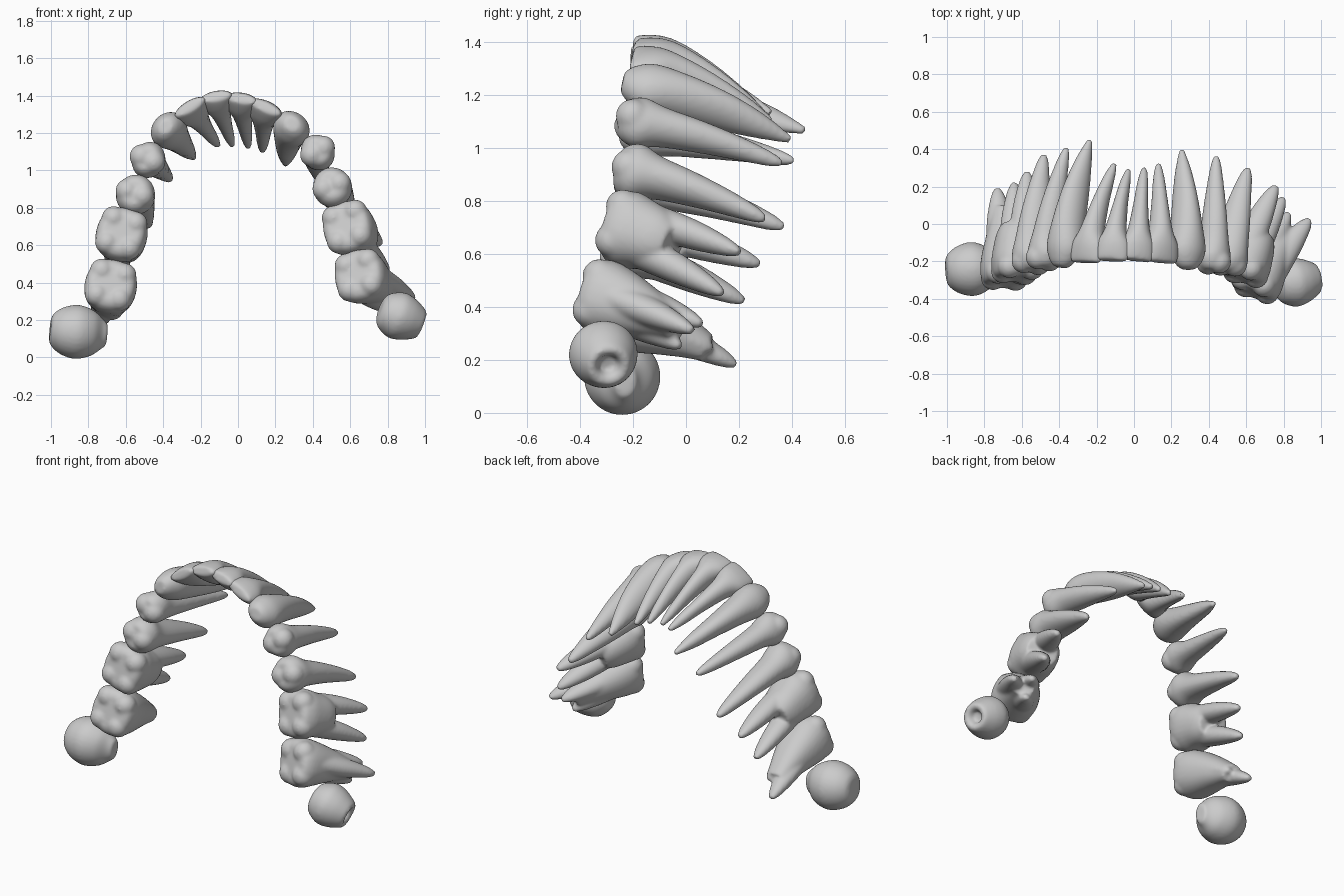
import bpy, bmesh
from math import cos, sin, pi, copysign
from mathutils import Vector as V, Matrix

if "Cube" in bpy.data.objects:
    bpy.data.objects.remove(bpy.data.objects["Cube"])

# Section tables: (position along tooth, width factor, depth factor)
INCISOR = [(0, .9, .4), (.07, 1, .7), (.18, 1, 1), (.32, .66, 1.08), (.6, .44, .85), (.85, .32, .52), (1, .17, .24)]
CANINE = [(0, .4, .4), (.05, .74, .68), (.16, 1, .97), (.35, .8, 1.03), (.6, .58, .88), (.82, .4, .55), (1, .14, .17)]
PREMOLAR = [(0, .6, .6), (.04, .85, .85), (.13, 1, 1), (.27, .74, .92), (.5, .58, .78), (.75, .42, .54), (.92, .28, .33), (1, .14, .16)]
MOLAR = [(0, .66, .7), (.04, .88, .9), (.15, 1, 1), (.28, .9, .96), (.42, .78, .86), (.52, .6, .7)]
FUSED = [(0, .66, .7), (.04, .88, .9), (.15, 1, 1), (.32, .9, .95), (.55, .68, .76), (.72, .5, .6), (.86, .36, .48)]
ROOT = [(0, 1, 1), (.5, .84, .84), (.85, .52, .52), (1, .22, .22)]
BUD = [(0, .42, .42), (.1, .75, .75), (.38, 1, 1), (.62, .95, .95), (.84, .78, .78), (1, .58, .58), (.97, .36, .36), (.82, .24, .24)]
BLOB = [(0, .4, .28), (.1, .58, .42), (.26, .84, .78), (.52, 1, 1), (.78, .88, .88), (.95, .62, .62), (1, .4, .4)]


def resample(secs, n=5):
    """Catmull-Rom through the section table."""
    p = [V(s) for s in secs]
    p = [p[0] * 2 - p[1]] + p + [p[-1] * 2 - p[-2]]
    out = []
    for i in range(1, len(p) - 2):
        a, b, c, d = p[i - 1:i + 3]
        for k in range(n):
            u = k / n
            out.append(.5 * (2 * b + (c - a) * u + (2 * a - 5 * b + 4 * c - d) * u * u
                             + (3 * b - a - 3 * c + d) * u ** 3))
    return out + [p[-2]]


def curve(start, tip, bow):
    """Bowed axis that leaves the crown towards the back."""
    ctrl = (start + tip) / 2
    ctrl = ctrl.lerp(V((start.x, ctrl.y, start.z)), bow)
    pos = lambda t: start * (1 - t) ** 2 + ctrl * 2 * t * (1 - t) + tip * t * t
    tan = lambda t: ((ctrl - start) * (1 - t) + (tip - ctrl) * t).normalized()
    return pos, tan


def loft(bm, pos, tan, m, secs, wm, wb, power=1.0, n=28):
    rings = []
    for t, fm, fb in resample(secs):
        d = tan(min(max(t, 0), 1))
        u = (m - d * m.dot(d)).normalized()
        w = d.cross(u)
        ring = []
        for i in range(n):
            c, s = cos(2 * pi * i / n), sin(2 * pi * i / n)
            c, s = copysign(abs(c) ** power, c), copysign(abs(s) ** power, s)
            ring.append(bm.verts.new(pos(t) + u * c * fm * wm / 2 + w * s * fb * wb / 2))
        rings.append(ring)
    for a, b in zip(rings, rings[1:]):
        for i in range(n):
            bm.faces.new((a[i], a[(i + 1) % n], b[(i + 1) % n], b[i]))
    bm.faces.new(rings[0][::-1])
    bm.faces.new(rings[-1])


def finish(bm, name):
    bmesh.ops.recalc_face_normals(bm, faces=bm.faces)
    me = bpy.data.meshes.new(name)
    bm.to_mesh(me)
    bm.free()
    ob = bpy.data.objects.new(name, me)
    bpy.context.collection.objects.link(ob)
    r = ob.modifiers.new("fuse", 'REMESH')
    r.mode, r.voxel_size, r.use_smooth_shade = 'VOXEL', .009, True
    s = ob.modifiers.new("soften", 'SMOOTH')
    s.factor, s.iterations = .5, 12


def tooth(name, secs, crown, tips, m, wm, wb, cusps=(), bow=.35):
    bm = bmesh.new()
    crown, tips = V(crown), [V(t) for t in tips]
    mean = sum(tips, V()) / len(tips)
    pos, tan = curve(crown, mean, bow)
    rooted = secs in (MOLAR, FUSED)
    loft(bm, pos, tan, m, secs, wm, wb, .88 if rooted else 1)
    d = tan(0)
    u = (m - d * m.dot(d)).normalized()
    w = d.cross(u)
    # rounded cusps on the chewing face
    for a, b in cusps:
        c = crown + u * a * wm + w * b * wb + d * .047
        bmesh.ops.create_uvsphere(bm, u_segments=16, v_segments=10, radius=.066,
                                  matrix=Matrix.Translation(c))
    # separate roots
    if rooted:
        for t in tips:
            rp, rt = curve(pos(.22) + (t - mean) * .7, t, .15)
            loft(bm, rp, rt, m, ROOT, wm * .46, wb * .6)
    finish(bm, name)


FOUR = [(a, b) for a in (-.23, .23) for b in (-.22, .22)]
TWO = [(0, -.2), (0, .2)]
KINDS = {"second_molar": (FUSED, .29, .28, FOUR), "first_molar": (MOLAR, .295, .275, FOUR),
         "second_premolar": (PREMOLAR, .22, .21, TWO), "first_premolar": (PREMOLAR, .2, .175, TWO),
         "canine": (CANINE, .205, .185, ()), "lateral_incisor": (INCISOR, .2, .13, ()),
         "central_incisor": (INCISOR, .185, .13, ())}

# Arch from left back to right back: kind, crown point, root tips
ARCH = [
    ("left_second_molar", (-.68, -.32, .40), [(-.73, .19, .18), (-.65, .10, .24)]),
    ("left_first_molar", (-.625, -.29, .675), [(-.57, .28, .56), (-.64, .22, .42)]),
    ("left_second_premolar", (-.555, -.25, .885), [(-.48, .37, .70)]),
    ("left_first_premolar", (-.49, -.23, 1.065), [(-.36, .41, .95)]),
    ("left_canine", (-.39, -.23, 1.235), [(-.235, .45, 1.065)]),
    ("left_lateral_incisor", (-.26, -.205, 1.34), [(-.105, .32, 1.13)]),
    ("left_central_incisor", (-.12, -.195, 1.395), [(-.03, .29, 1.13)]),
    ("right_central_incisor", (.015, -.195, 1.385), [(.055, .3, 1.12)]),
    ("right_lateral_incisor", (.145, -.205, 1.34), [(.13, .32, 1.10)]),
    ("right_canine", (.29, -.24, 1.25), [(.255, .395, 1.03)]),
    ("right_first_premolar", (.425, -.25, 1.11), [(.44, .365, .94)]),
    ("right_second_premolar", (.495, -.26, .925), [(.61, .3, .73)]),
    ("right_first_molar", (.57, -.29, .71), [(.76, .205, .605), (.80, .14, .45)]),
    ("right_second_molar", (.63, -.37, .45), [(.83, .06, .335), (.94, .025, .31), (.81, -.02, .25)]),
]
for i, (name, crown, tips) in enumerate(ARCH):
    a, b = ARCH[max(i - 1, 0)][1], ARCH[min(i + 1, len(ARCH) - 1)][1]
    m = V((b[0] - a[0], 0, b[2] - a[2])).normalized()
    secs, wm, wb, cusps = KINDS[name.split("_", 1)[1]]
    tooth(name, secs, crown, tips, m, wm, wb, cusps)

# Unerupted wisdom teeth: a closed bud with a crown flange, and a bud with an open pit
tooth("left_wisdom_tooth", BLOB, (-.70, -.23, .12), [(-1.005, -.25, .15)], V((0, 0, 1)), .29, .29, bow=0)
tooth("right_wisdom_tooth", BUD, (.76, -.33, .26), [(.98, -.29, .175)], V((0, 1, 0)), .26, .255, bow=0)
